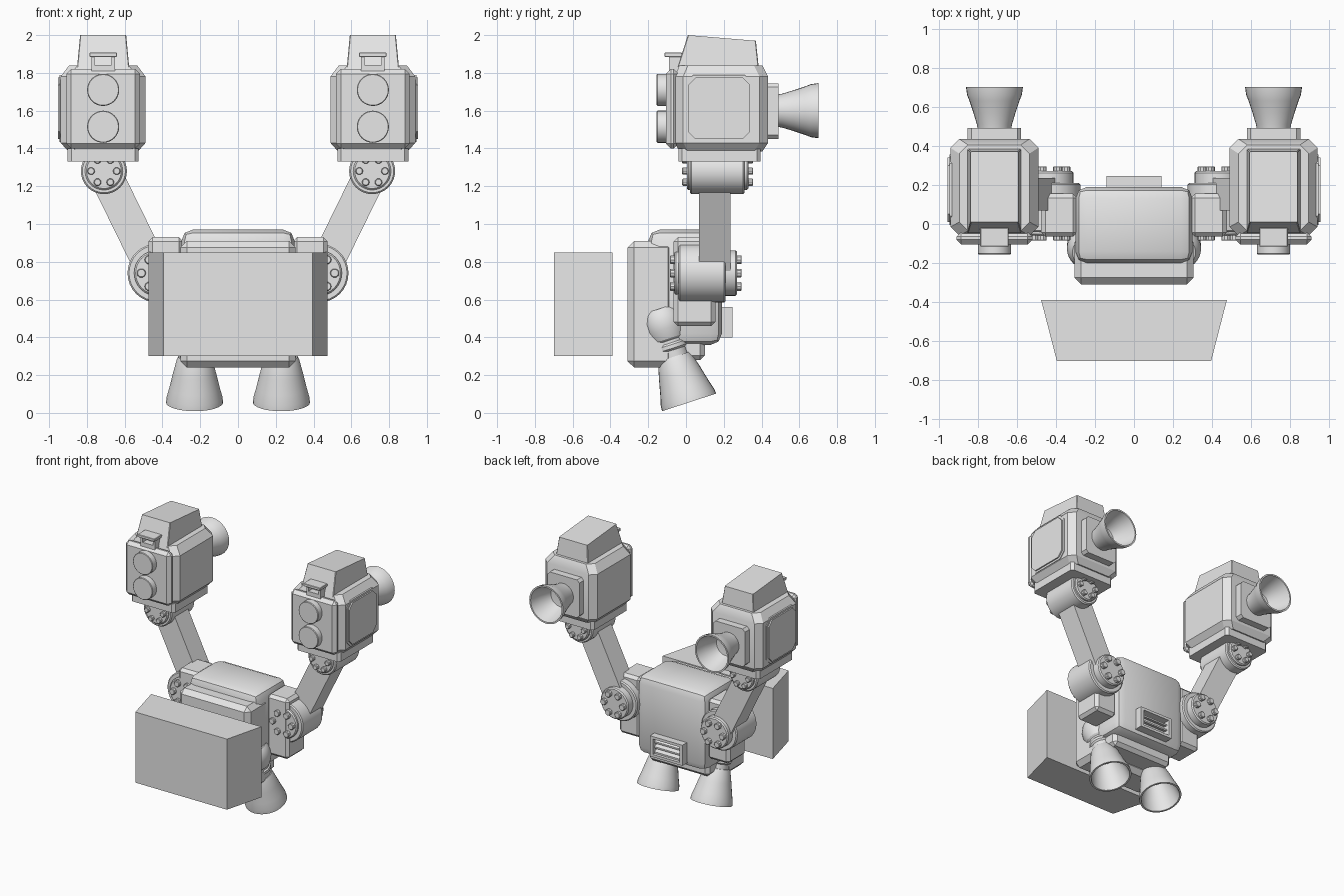
import bpy, bmesh, math
from mathutils import Vector

cube = bpy.data.objects.get("Cube")
if cube:
    bpy.data.objects.remove(cube, do_unlink=True)

grey = bpy.data.materials.new("light_grey")
grey.use_nodes = True
colour = (0.8, 0.8, 0.8, 1)
grey.diffuse_color = colour
grey.node_tree.nodes["Principled BSDF"].inputs["Base Color"].default_value = colour


def finish(name, bm, mirror):
    bmesh.ops.recalc_face_normals(bm, faces=bm.faces)
    mesh = bpy.data.meshes.new(name)
    bm.to_mesh(mesh)
    bm.free()
    mesh.materials.append(grey)
    obj = bpy.data.objects.new(name, mesh)
    bpy.context.collection.objects.link(obj)
    bpy.ops.object.select_all(action='DESELECT')
    obj.select_set(True)
    bpy.context.view_layer.objects.active = obj
    bpy.ops.object.shade_smooth_by_angle(angle=math.radians(32))
    if mirror:
        obj.modifiers.new("Mirror", 'MIRROR').use_bisect_axis[0] = False
        obj.modifiers["Mirror"].use_mirror_merge = False
    return obj


def bridge(bm, rings, caps=True):
    n = len(rings[0])
    for a, b in zip(rings, rings[1:]):
        for i in range(n):
            j = (i + 1) % n
            bm.faces.new((a[i], a[j], b[j], b[i]))
    if caps:
        bm.faces.new(rings[0])
        bm.faces.new(rings[-1])


def box(name, x, y, z, bevel=0.0, seg=1, mirror=False):
    bm = bmesh.new()
    bmesh.ops.create_cube(bm, size=1)
    for v in bm.verts:
        v.co = [r[0] if c < 0 else r[1] for c, r in zip(v.co, (x, y, z))]
    if bevel:
        bmesh.ops.bevel(bm, geom=list(bm.edges), offset=bevel, segments=seg,
                        profile=0.5, affect='EDGES')
    return finish(name, bm, mirror)


def loft(name, cx, rings, chamfer, mirror=True):
    """Stack of corner-cut rectangles: (z, half width, y front, y back)."""
    bm = bmesh.new()
    layers = []
    for z, h, y0, y1 in rings:
        c = chamfer
        pts = [(-h + c, y0), (h - c, y0), (h, y0 + c), (h, y1 - c),
               (h - c, y1), (-h + c, y1), (-h, y1 - c), (-h, y0 + c)]
        layers.append([bm.verts.new((cx + px, py, z)) for px, py in pts])
    bridge(bm, layers)
    return finish(name, bm, mirror)


def prism(name, points, axis, lo, hi, mirror=False):
    """Extrude a 2D outline along one axis."""
    bm = bmesh.new()
    layers = []
    for d in (lo, hi):
        ring = []
        for p in points:
            co = list(p)
            co.insert(axis, d)
            ring.append(bm.verts.new(co))
        layers.append(ring)
    bridge(bm, layers)
    return finish(name, bm, mirror)


def lathe(name, profile, origins, direction, sides=32):
    """Turn (radius, distance) pairs around an axis, once per origin."""
    bm = bmesh.new()
    turn = Vector(direction).to_track_quat('Z', 'Y')
    for origin in origins:
        layers = []
        for r, t in profile:
            ring = []
            for i in range(sides):
                a = math.tau * i / sides
                p = Vector((r * math.cos(a), r * math.sin(a), t))
                ring.append(bm.verts.new(Vector(origin) + turn @ p))
            layers.append(ring)
        bridge(bm, layers, caps=False)
    bmesh.ops.remove_doubles(bm, verts=bm.verts, dist=0.0005)
    return finish(name, bm, True)


def disc(name, r, length, origins, direction, edge=0.008, sides=32):
    lathe(name, [(0, 0), (r - edge, 0), (r, edge), (r, length - edge),
                 (r - edge, length), (0, length)], origins, direction, sides)


def bolted_joint(name, x, z, r, y0, y1, plate_r, front, back):
    """Drum with a bolted plate on each end."""
    disc(name + "_drum", r, y1 - y0, [(x, y0, z)], (0, 1, 0))
    for end, y, depth, way in (("front", y0, front, -1), ("back", y1, back, 1)):
        disc(f"{name}_{end}_plate", plate_r, depth + 0.01,
             [(x, y - 0.01 * way, z)], (0, way, 0))
        spots = []
        for i in range(6):
            a = math.tau * i / 6
            spots.append((x + 0.68 * plate_r * math.cos(a), y + way * (depth - 0.01),
                          z + 0.68 * plate_r * math.sin(a)))
        disc(f"{name}_{end}_bolts", 0.2 * plate_r, 0.035, spots, (0, way, 0), 0.004, 10)


# Front block, narrower toward the front
prism("front_block", [(-0.475, -0.39), (0.475, -0.39), (0.395, -0.70), (-0.395, -0.70)],
      2, 0.30, 0.85)

# Pack body
box("body_front", (-0.305, 0.305), (-0.31, -0.06), (0.24, 0.91), 0.035)
box("body_back", (-0.30, 0.30), (-0.20, 0.19), (0.36, 0.97), 0.06, 2)
box("body_base", (-0.26, 0.26), (-0.15, 0.10), (0.28, 0.42), 0.025)

# Back vent
for side in (-1, 1):
    box("vent_side", sorted((side * 0.14, side * 0.115)), (0.17, 0.245), (0.40, 0.56))
    zc = 0.48 + side * 0.07
    box("vent_rail", (-0.115, 0.115), (0.17, 0.245), (zc - 0.01, zc + 0.01))
for i in range(3):
    zc = 0.44 + 0.04 * i
    prism("vent_slat", [(0.18, zc - 0.005), (0.225, zc - 0.018), (0.225, zc - 0.006),
                        (0.18, zc + 0.012)], 0, -0.115, 0.115)

# Shoulders and arms
box("shoulder_blocks", (0.29, 0.475), (-0.065, 0.155), (0.46, 0.93), 0.022, 1, True)
bolted_joint("shoulder", 0.43, 0.74, 0.155, -0.04, 0.21, 0.12, 0.02, 0.06)
low, high = Vector((0.455, 0.76)), Vector((0.71, 1.28))
across = (high - low).normalized()
across = Vector((across.y, -across.x)) * 0.088
prism("arms", [low - across, low + across, high + across, high - across],
      1, 0.07, 0.235, True)
bolted_joint("pod_joint", 0.71, 1.28, 0.122, 0.02, 0.31, 0.10, 0.015, 0.02)

# Pods on the arms
P = 0.714
loft("pod_skirts", P, [(1.33, 0.188, -0.04, 0.395), (1.40, 0.188, -0.04, 0.395)], 0.02)
loft("pod_hulls", P, [(1.385, 0.185, -0.035, 0.405), (1.43, 0.225, -0.06, 0.435),
                      (1.78, 0.225, -0.06, 0.435), (1.84, 0.18, -0.035, 0.405)], 0.045)
roof = loft("pod_roofs", P, [(1.83, 0.138, -0.045, 0.385), (2.0, 0.122, 0.01, 0.37)], 0.004)
for v in roof.data.vertices:
    if v.co.z > 1.9:
        v.co.z -= 0.03 * (v.co.y - 0.01) / 0.36
box("pod_front_plates", (P - 0.195, P + 0.195), (-0.105, -0.04), (1.40, 1.82), 0.025, 1, True)


def cut_panel(name, half, lo, hi, c, axis, d0, d1, mid):
    pts = [(mid - half + c, lo), (mid + half - c, lo), (mid + half, lo + c),
           (mid + half, hi - c), (mid + half - c, hi), (mid - half + c, hi),
           (mid - half, hi - c), (mid - half, lo + c)]
    prism(name, pts, axis, d0, d1, True)


cut_panel("pod_side_panel_rims", 0.18, 1.435, 1.79, 0.045, 0, P + 0.21, P + 0.23, 0.175)
cut_panel("pod_side_panels", 0.165, 1.45, 1.775, 0.04, 0, P + 0.22, P + 0.24, 0.175)
cut_panel("pod_nozzle_mounts", 0.137, 1.45, 1.745, 0.02, 1, 0.42, 0.49, P)

# Round tube covers and sight bracket on the pod fronts
disc("pod_tubes", 0.085, 0.06, [(P, -0.095, 1.71), (P, -0.095, 1.515)], (0, -1, 0), 0.004)
box("bracket_tops", (P - 0.073, P + 0.073), (-0.115, -0.02), (1.885, 1.907), 0.003, 1, True)
for s in (-1, 1):
    xs = sorted((P + s * 0.062, P + s * 0.045))
    box("bracket_legs", xs, (-0.09, -0.02), (1.80, 1.89), 0, 1, True)
box("bracket_feet", (P - 0.062, P + 0.062), (-0.09, -0.02), (1.80, 1.842), 0, 1, True)

# Bell nozzles on the pod backs
lathe("pod_nozzles", [(0, 0), (0.085, 0), (0.09, 0.03), (0.108, 0.09), (0.128, 0.15),
                      (0.14, 0.18), (0.146, 0.222), (0.134, 0.222), (0.115, 0.14),
                      (0.08, 0.05), (0, 0.04)], [(P, 0.48, 1.6)], (0, 1, 0))

# Tilted lower thrusters
top = (0.23, -0.145, 0.55)
tilt = (0, 0.31, -0.95)
lathe("thruster_joints", [(0, 0), (0.085, 0), (0.1, 0.02), (0.113, 0.06), (0.113, 0.11),
                          (0.095, 0.165), (0.082, 0.175), (0.082, 0.19), (0.09, 0.2),
                          (0.09, 0.22), (0.078, 0.23), (0.078, 0.28), (0, 0.28)], [top], tilt)
lathe("thruster_nozzles", [(0, 0.265), (0.085, 0.265), (0.095, 0.285), (0.115, 0.36),
                           (0.134, 0.44), (0.148, 0.49), (0.151, 0.52), (0.138, 0.52),
                           (0.12, 0.43), (0.08, 0.32), (0, 0.31)], [top], tilt)
